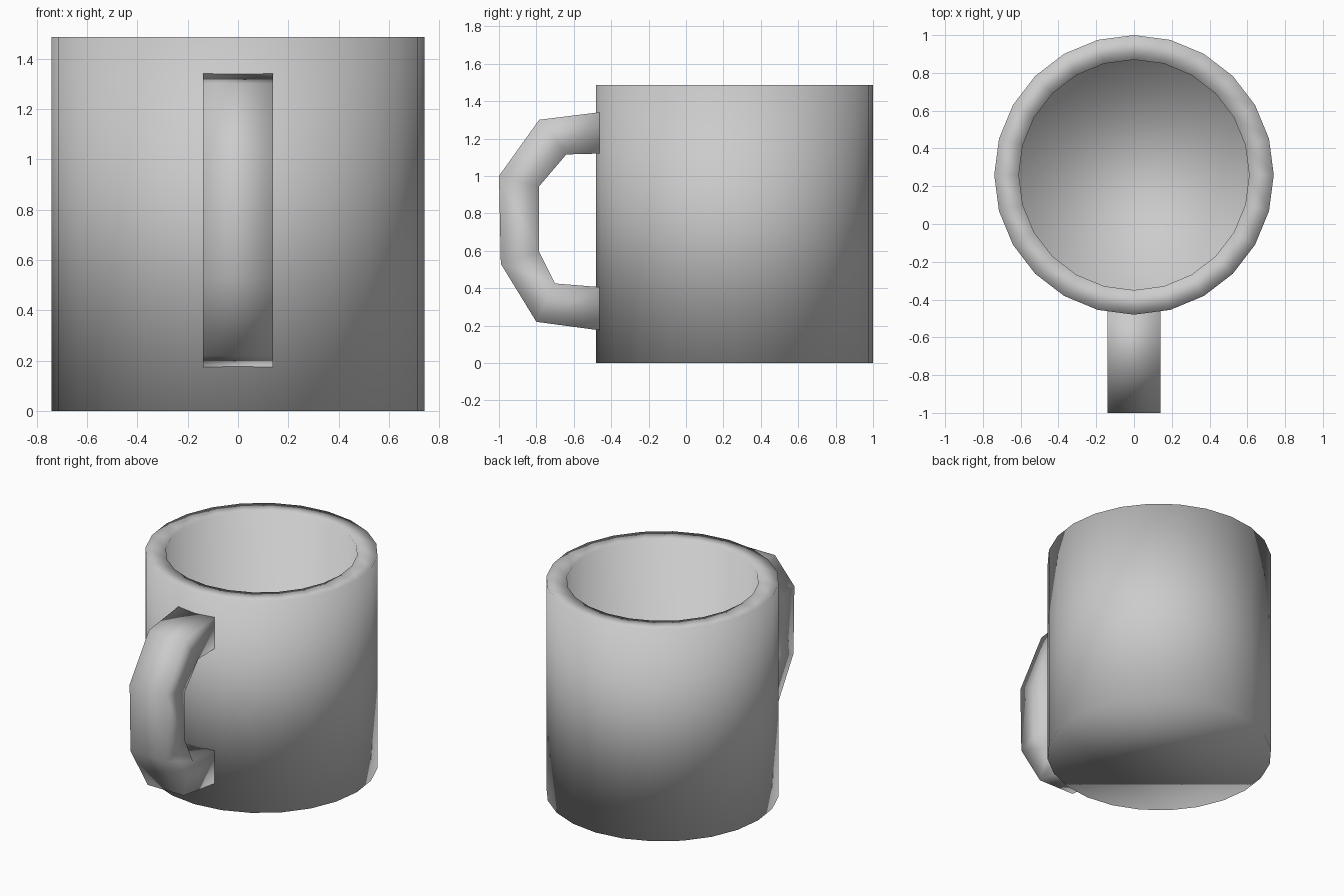
import bpy
import bmesh
from math import sin, cos, tau

if "Cube" in bpy.data.objects:
    bpy.data.objects.remove(bpy.data.objects["Cube"])

SIDES = 24
CENTRE_Y = 0.26


def finish(name, bm):
    bmesh.ops.recalc_face_normals(bm, faces=bm.faces)
    for f in bm.faces:
        f.smooth = True
    mesh = bpy.data.meshes.new(name)
    bm.to_mesh(mesh)
    bm.free()
    obj = bpy.data.objects.new(name, mesh)
    bpy.context.collection.objects.link(obj)
    return obj


def skin(bm, rings):
    """Join successive closed rings with quads and cap both ends."""
    loops = [[bm.verts.new(p) for p in ring] for ring in rings]
    n = len(loops[0])
    for a, b in zip(loops, loops[1:]):
        for i in range(n):
            j = (i + 1) % n
            bm.faces.new((a[i], a[j], b[j], b[i]))
    bm.faces.new(loops[0][::-1])
    bm.faces.new(loops[-1])


# Hollow cup: outer base, outer rim, inner rim, inner floor
cup_profile = [(0.74, 0.0), (0.74, 1.485), (0.61, 1.485), (0.61, 0.13)]
bm = bmesh.new()
skin(bm, [[(r * cos(tau * i / SIDES), CENTRE_Y + r * sin(tau * i / SIDES), z)
           for i in range(SIDES)] for r, z in cup_profile])
finish("cup", bm)

# Angular handle: outer and inner (y, z) points at each bend
outer = [(-0.45, 1.342), (-0.785, 1.30), (-1.0, 1.0),
         (-0.99, 0.53), (-0.80, 0.22), (-0.45, 0.173)]
inner = [(-0.45, 1.12), (-0.64, 1.115), (-0.785, 0.945),
         (-0.785, 0.595), (-0.70, 0.425), (-0.45, 0.405)]
W = 0.14
bm = bmesh.new()
skin(bm, [[(-W, *o), (W, *o), (W, *i), (-W, *i)] for o, i in zip(outer, inner)])
finish("handle", bm)
